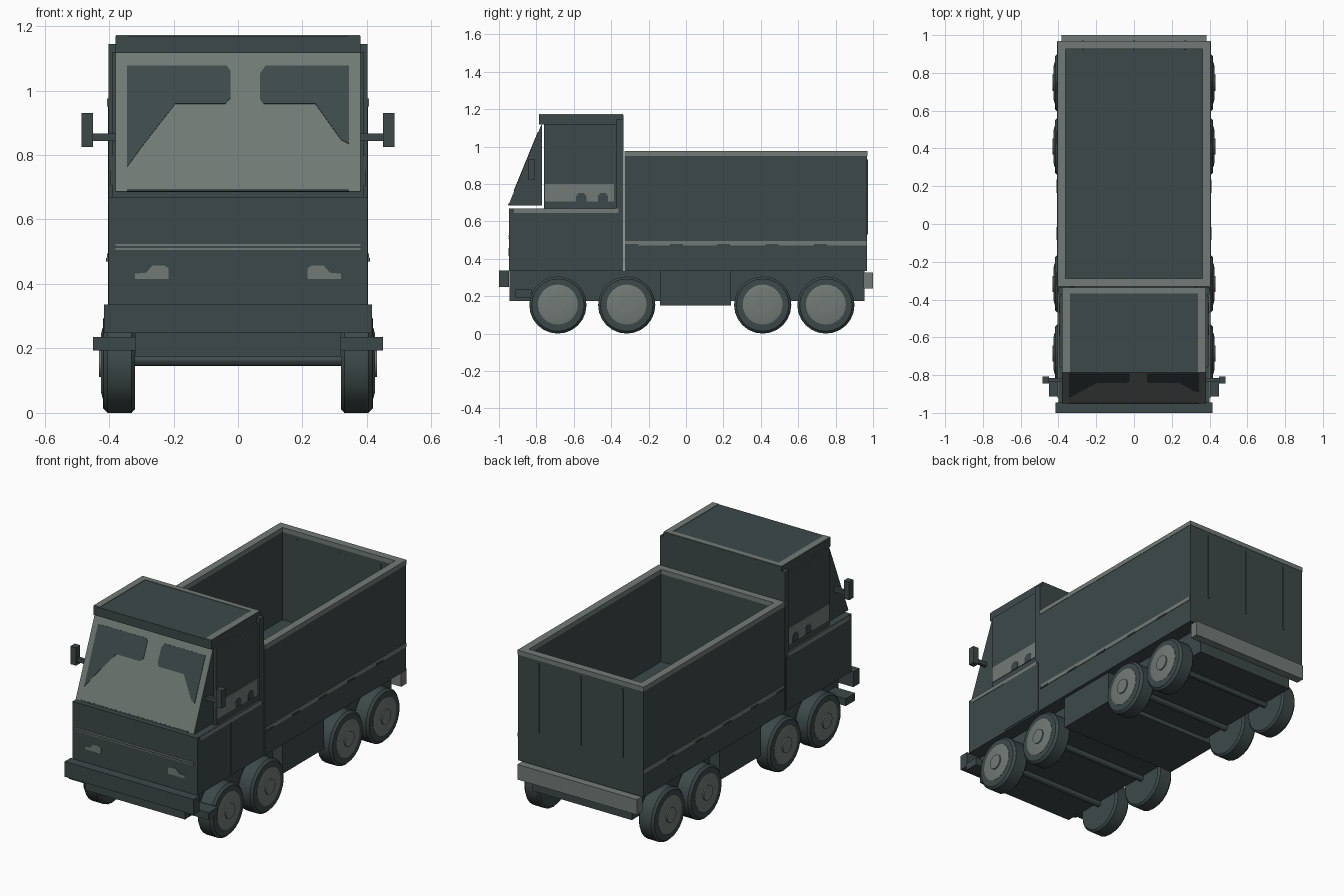
import bpy, bmesh, math
from mathutils import Matrix

if "Cube" in bpy.data.objects:
    bpy.data.objects.remove(bpy.data.objects["Cube"])


def material(name, rgb):
    m = bpy.data.materials.new(name)
    m.diffuse_color = (*rgb, 1)
    m.use_nodes = True
    m.node_tree.nodes["Principled BSDF"].inputs["Base Color"].default_value = m.diffuse_color
    return m


DARK = material("dark_slate", (0.046, 0.066, 0.066))
LIGHT = material("light_grey", (0.165, 0.195, 0.180))


def finish(name, bm, mat):
    bmesh.ops.recalc_face_normals(bm, faces=bm.faces)
    me = bpy.data.meshes.new(name)
    bm.to_mesh(me)
    bm.free()
    me.materials.append(mat)
    ob = bpy.data.objects.new(name, me)
    bpy.context.collection.objects.link(ob)
    return ob


def boxes(name, mat, *bounds, mirror=False):
    """One object made of boxes (x0, x1, y0, y1, z0, z1), optionally copied to -x."""
    bm = bmesh.new()
    for b in bounds:
        sides = [b, (-b[1], -b[0], *b[2:])] if mirror else [b]
        for x0, x1, y0, y1, z0, z1 in sides:
            m = Matrix.Translation(((x0 + x1) / 2, (y0 + y1) / 2, (z0 + z1) / 2))
            m = m @ Matrix.Diagonal((x1 - x0, y1 - y0, z1 - z0, 1))
            bmesh.ops.create_cube(bm, size=1, matrix=m)
    return finish(name, bm, mat)


def prism(name, mat, pts, offset):
    """Polygon of 3D points extruded along an offset vector."""
    bm = bmesh.new()
    face = bm.faces.new([bm.verts.new(p) for p in pts])
    new = bmesh.ops.extrude_face_region(bm, geom=[face])["geom"]
    bmesh.ops.translate(bm, vec=offset, verts=[v for v in new if isinstance(v, bmesh.types.BMVert)])
    return finish(name, bm, mat)


def lathe(name, mat, profile, side, y, z, n=24):
    """Closed solid turned around the x axis from (x, radius) points."""
    bm = bmesh.new()
    rings = []
    for x, r in profile:
        rings.append([bm.verts.new((side * x, y + r * math.cos(2 * math.pi * i / n),
                                    z + r * math.sin(2 * math.pi * i / n))) for i in range(n)])
    for a, b in zip(rings, rings[1:]):
        for i in range(n):
            j = (i + 1) % n
            bm.faces.new((a[i], a[j], b[j], b[i]))
    bm.faces.new(rings[0])
    bm.faces.new(rings[-1])
    ob = finish(name, bm, mat)
    bpy.ops.object.select_all(action='DESELECT')
    ob.select_set(True)
    bpy.context.view_layer.objects.active = ob
    bpy.ops.object.shade_smooth_by_angle(angle=math.radians(30))
    return ob


# Chassis and bumpers
boxes("chassis", DARK, (-0.32, 0.32, -0.945, 0.955, 0.175, 0.335))
boxes("middle_skirt", DARK, (-0.385, 0.385, -0.14, 0.24, 0.15, 0.335))
boxes("front_bumper", DARK, (-0.415, 0.415, -1.0, -0.945, 0.248, 0.337))
boxes("rear_bumper", LIGHT, (-0.385, 0.385, 0.95, 1.0, 0.24, 0.328))
boxes("cab_step", DARK, (0.31, 0.45, -0.912, -0.825, 0.193, 0.236), mirror=True)

# Wheels and axles
for k, y in enumerate((-0.685, -0.317, 0.41, 0.748)):
    lathe(f"axle_{k}", DARK, [(-0.33, 0.018), (0.33, 0.018)], 1, y, 0.163, 12)
    for s, tag in ((-1, "left"), (1, "right")):
        lathe(f"tyre_{tag}_{k}", DARK,
              [(0.32, 0.142), (0.33, 0.153), (0.405, 0.153), (0.418, 0.14), (0.42, 0.1)], s, y, 0.153)
        lathe(f"rim_{tag}_{k}", LIGHT, [(0.40, 0.107), (0.421, 0.107), (0.425, 0.09)], s, y, 0.155)
        lathe(f"hub_{tag}_{k}", LIGHT, [(0.41, 0.043), (0.432, 0.043)], s, y, 0.155, 16)

# Lower cab with doors, trim and headlights
boxes("cab_lower", DARK, (-0.401, 0.401, -0.947, -0.335, 0.335, 0.67))
boxes("door_panel", DARK, (0.40, 0.404, -0.64, -0.345, 0.345, 0.645), mirror=True)
boxes("cab_side_trim", LIGHT, (0.40, 0.404, -0.92, -0.36, 0.645, 0.668), mirror=True)
boxes("grille_lines", LIGHT, (-0.38, 0.38, -0.950, -0.945, 0.517, 0.524),
      (-0.38, 0.38, -0.950, -0.945, 0.505, 0.511))
lamp = [(0.32, 0.415), (0.215, 0.415), (0.215, 0.448), (0.23, 0.458),
        (0.265, 0.458), (0.285, 0.435), (0.32, 0.432)]
for s, tag in ((-1, "left"), (1, "right")):
    prism(f"headlight_{tag}", LIGHT, [(s * x, -0.945, z) for x, z in lamp], (0, -0.005, 0))

# Upper cab, rear pillar and roof
boxes("cab_upper", DARK, (-0.39, 0.39, -0.76, -0.37, 0.67, 1.12))
boxes("cab_rear_pillar", DARK, (-0.401, 0.401, -0.375, -0.335, 0.665, 1.145))
boxes("roof", DARK, (-0.38, 0.38, -0.787, -0.335, 1.118, 1.17))
boxes("roof_border", LIGHT, (-0.378, -0.34, -0.785, -0.337, 1.169, 1.173),
      (0.34, 0.378, -0.785, -0.337, 1.169, 1.173),
      (-0.34, 0.34, -0.368, -0.337, 1.169, 1.173))
boxes("side_window_band", LIGHT, (0.388, 0.394, -0.755, -0.385, 0.705, 0.80), mirror=True)
for s, tag in ((-1, "left"), (1, "right")):
    for k, y in enumerate((-0.56, -0.444)):
        arch = [(-0.027, 0.705), (0.027, 0.705), (0.027, 0.735), (0.014, 0.752),
                (-0.014, 0.752), (-0.027, 0.735)]
        prism(f"seat_outline_{tag}_{k}", DARK,
              [(s * 0.392, y + a, z) for a, z in arch], (s * 0.004, 0, 0))

# Sloping windshield wedge with dark panes laid on its front
prism("windshield_wedge", DARK, [(-0.38, -0.947, 0.685), (-0.38, -0.77, 0.685), (-0.38, -0.77, 1.118)],
      (0.76, 0, 0))


def slope(x, z):
    return (x, -0.947 + (z - 0.685) * 0.177 / 0.433, z)


def pane(name, mat, pts, lift):
    out = (0, -0.926 * lift, 0.378 * lift)
    prism(name, mat, [slope(x, z) for x, z in pts], out)


pane("windshield_glass", LIGHT, [(-0.38, 0.685), (0.38, 0.685), (0.38, 1.116), (-0.38, 1.116)], 0.003)
pane("windshield_pane_left", DARK, [(-0.345, 1.075), (-0.035, 1.075), (-0.024, 1.06), (-0.024, 0.975),
                                    (-0.04, 0.957), (-0.195, 0.957), (-0.29, 0.835), (-0.345, 0.76)], 0.006)
pane("windshield_pane_right", DARK, [(0.345, 1.075), (0.085, 1.075), (0.068, 1.05), (0.068, 0.975),
                                     (0.08, 0.957), (0.24, 0.957), (0.32, 0.845), (0.345, 0.833)], 0.006)
pane("windshield_sill", DARK, [(-0.345, 0.686), (0.345, 0.686), (0.345, 0.693), (-0.345, 0.693)], 0.006)

# Mirrors
boxes("mirror", DARK, (0.45, 0.485, -0.845, -0.807, 0.825, 0.93),
      (0.37, 0.452, -0.835, -0.815, 0.843, 0.866), mirror=True)

# Open cargo box: floor, walls, light rim, side trim and tailgate ribs
X, Y0, Y1, T = 0.404, -0.33, 0.968, 0.042


def ring(z0, z1, g=0.0):
    return [(-X - g, -X + T, Y0, Y1 + g, z0, z1), (X - T, X + g, Y0, Y1 + g, z0, z1),
            (-X + T, X - T, Y0, Y0 + T, z0, z1), (-X + T, X - T, Y1 - T, Y1 + g, z0, z1)]


boxes("cargo_floor", DARK, (-X, X, Y0, Y1, 0.335, 0.44))
boxes("cargo_walls", DARK, *ring(0.44, 0.95))
boxes("cargo_rim", LIGHT, *ring(0.95, 0.976, 0.002))
boxes("cargo_side_trim", LIGHT, (X - 0.002, X + 0.003, -0.325, 0.965, 0.472, 0.495), mirror=True)
boxes("trim_notches", DARK, *[(X, X + 0.005, y - 0.035, y + 0.035, 0.470, 0.480)
                              for y in (-0.29, -0.05, 0.20, 0.46, 0.72)], mirror=True)
boxes("tailgate_ribs", DARK, *[(x - 0.006, x + 0.006, ya, ya + 0.006, 0.53, 0.93)
                               for x in (-0.27, 0, 0.27) for ya in (Y1 - 0.002, Y1 - T - 0.004)])
